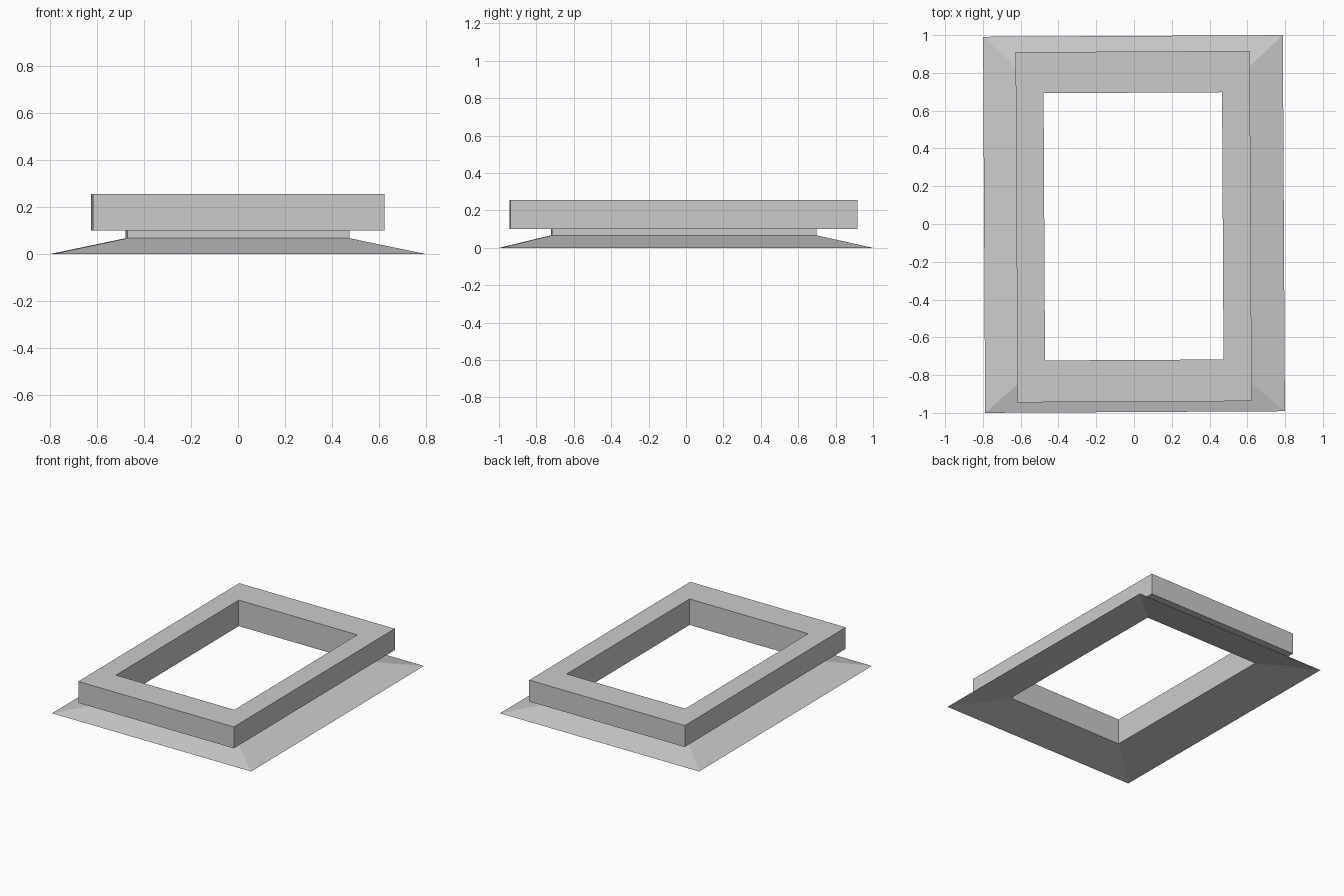
import bpy
import bmesh
from math import cos, sin

if "Cube" in bpy.data.objects:
    bpy.data.objects.remove(bpy.data.objects["Cube"], do_unlink=True)

# One plain grey for everything
grey = bpy.data.materials.new("plain grey")
grey.use_nodes = True
colour = (0.6, 0.6, 0.6, 1)
grey.diffuse_color = colour
grey.node_tree.nodes["Principled BSDF"].inputs["Base Color"].default_value = colour

TURN = 0.0055           # the whole frame is turned very slightly
OPENING = (0.4725, 0.7075, -0.0025, -0.0125)   # half width, half length, centre
CAP = (0.62, 0.927, -0.002, -0.014)
SKIRT = (0.7935, 0.9955, 0, 0)


def ring(bm, rect, z):
    half_w, half_l, cx, cy = rect
    verts = []
    for sx, sy in ((-1, -1), (1, -1), (1, 1), (-1, 1)):
        x, y = cx + sx * half_w, cy + sy * half_l
        verts.append(bm.verts.new((x * cos(TURN) - y * sin(TURN),
                                   x * sin(TURN) + y * cos(TURN), z)))
    return verts


def frame(name, profile, closed=False):
    """Join rectangular rings, listed from bottom outside, into a frame."""
    bm = bmesh.new()
    rings = [ring(bm, rect, z) for rect, z in profile]
    if closed:
        rings.append(rings[0])
    for low, high in zip(rings, rings[1:]):
        for i in range(4):
            j = (i + 1) % 4
            bm.faces.new((low[i], low[j], high[j], high[i]))
    mesh = bpy.data.meshes.new(name)
    bm.to_mesh(mesh)
    bm.free()
    mesh.materials.append(grey)
    obj = bpy.data.objects.new(name, mesh)
    bpy.context.collection.objects.link(obj)
    return obj


# Thin sloping skirt, open underneath
frame("sloping_skirt", [(SKIRT, 0), (OPENING, 0.067)])

# Thin upright neck around the opening
frame("neck", [(OPENING, 0.067), (OPENING, 0.1)])

# Solid rectangular cap frame
frame("cap_frame", [(CAP, 0.1), (CAP, 0.255), (OPENING, 0.255), (OPENING, 0.1)],
      closed=True)
